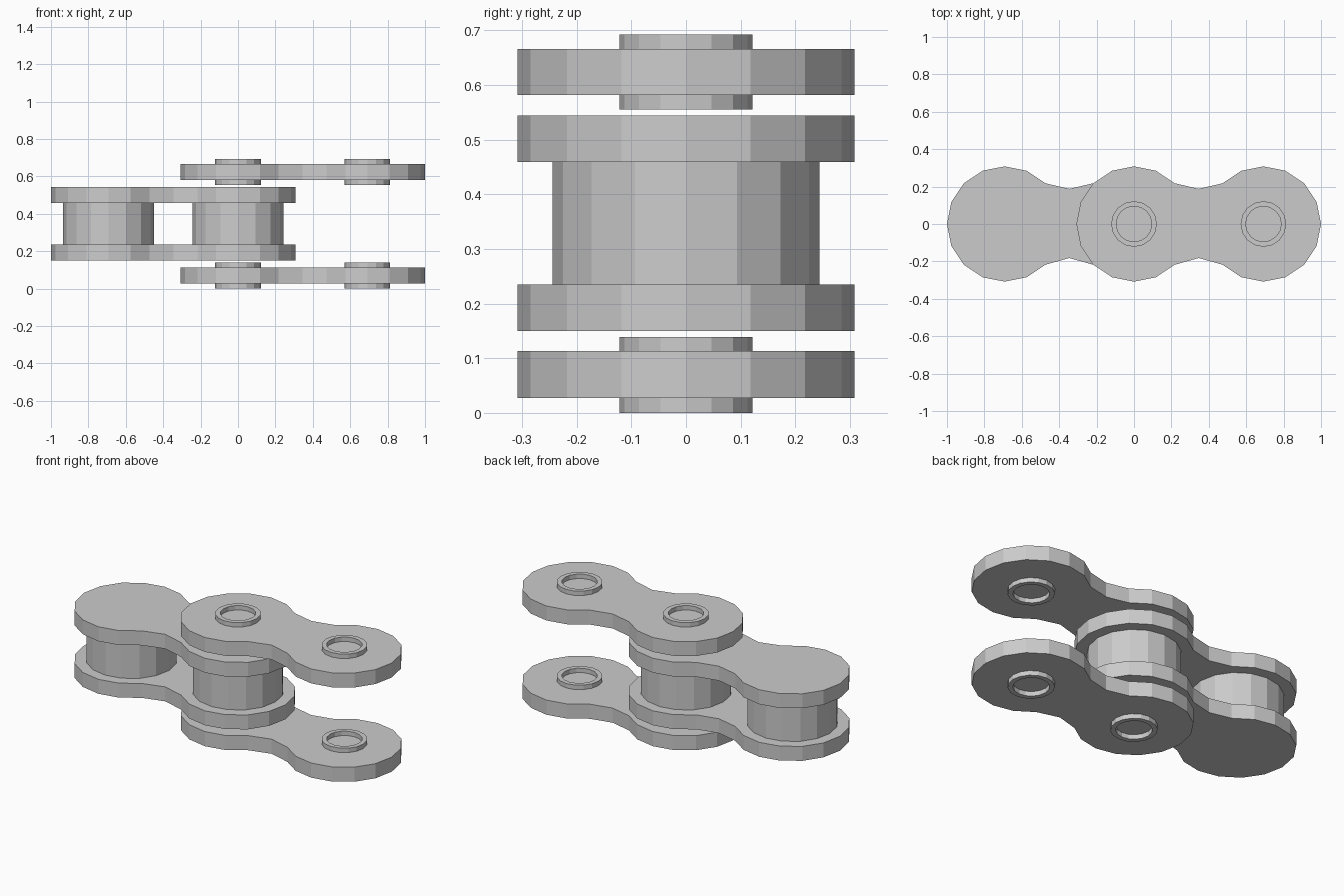
import bpy, bmesh
from math import cos, sin, pi

if "Cube" in bpy.data.objects:
    bpy.data.objects.remove(bpy.data.objects["Cube"])

PITCH, LOBE, SIDES = 0.692, 0.308, 16


def finish(name, bm, x, z):
    bmesh.ops.recalc_face_normals(bm, faces=bm.faces)
    mesh = bpy.data.meshes.new(name)
    bm.to_mesh(mesh)
    bm.free()
    obj = bpy.data.objects.new(name, mesh)
    obj.location = (x, 0, z)
    bpy.context.collection.objects.link(obj)
    return obj


def circle(r):
    return [(r * cos(2 * pi * i / SIDES), r * sin(2 * pi * i / SIDES)) for i in range(SIDES)]


def prism(name, outline, x, z0, z1):
    bm = bmesh.new()
    face = bm.faces.new([bm.verts.new((px, py, 0)) for px, py in outline])
    ext = bmesh.ops.extrude_face_region(bm, geom=[face], use_keep_orig=True)
    verts = [g for g in ext["geom"] if isinstance(g, bmesh.types.BMVert)]
    bmesh.ops.translate(bm, verts=verts, vec=(0, 0, z1 - z0))
    return finish(name, bm, x, z0)


def tube(name, r_out, r_in, x, z0, z1):
    bm = bmesh.new()
    loops = [[bm.verts.new((px, py, z)) for px, py in circle(r)]
             for r, z in ((r_out, 0), (r_out, z1 - z0), (r_in, z1 - z0), (r_in, 0))]
    for a, b in zip(loops, loops[1:] + loops[:1]):
        for i in range(SIDES):
            j = (i + 1) % SIDES
            bm.faces.new((a[i], a[j], b[j], b[i]))
    return finish(name, bm, x, z0)


# Figure-eight plate outline: two round lobes joined by a narrow waist
def plate_outline():
    lobe = [(LOBE * cos(i * pi / 8), LOBE * sin(i * pi / 8)) for i in range(-6, 7)]
    right = [(PITCH / 2 + px, py) for px, py in lobe]
    left = [(-px, -py) for px, py in right]
    return right + [(0, 0.188)] + left + [(0, -0.182)]


outline = plate_outline()

# Outer and inner link plates
prism("outer_plate_bottom", outline, PITCH / 2, 0.027, 0.113)
prism("outer_plate_top", outline, PITCH / 2, 0.581, 0.666)
prism("inner_plate_bottom", outline, -PITCH / 2, 0.150, 0.235)
prism("inner_plate_top", outline, -PITCH / 2, 0.459, 0.544)

# Rollers between the inner plates
for i, x in enumerate((-PITCH, 0)):
    prism(f"roller_{i + 1}", circle(0.244), x, 0.235, 0.459)

# Pin rings through the outer plates
for i, x in enumerate((0, PITCH)):
    tube(f"pin_ring_bottom_{i + 1}", 0.122, 0.095, x, 0.0, 0.139)
    tube(f"pin_ring_top_{i + 1}", 0.122, 0.095, x, 0.555, 0.692)
